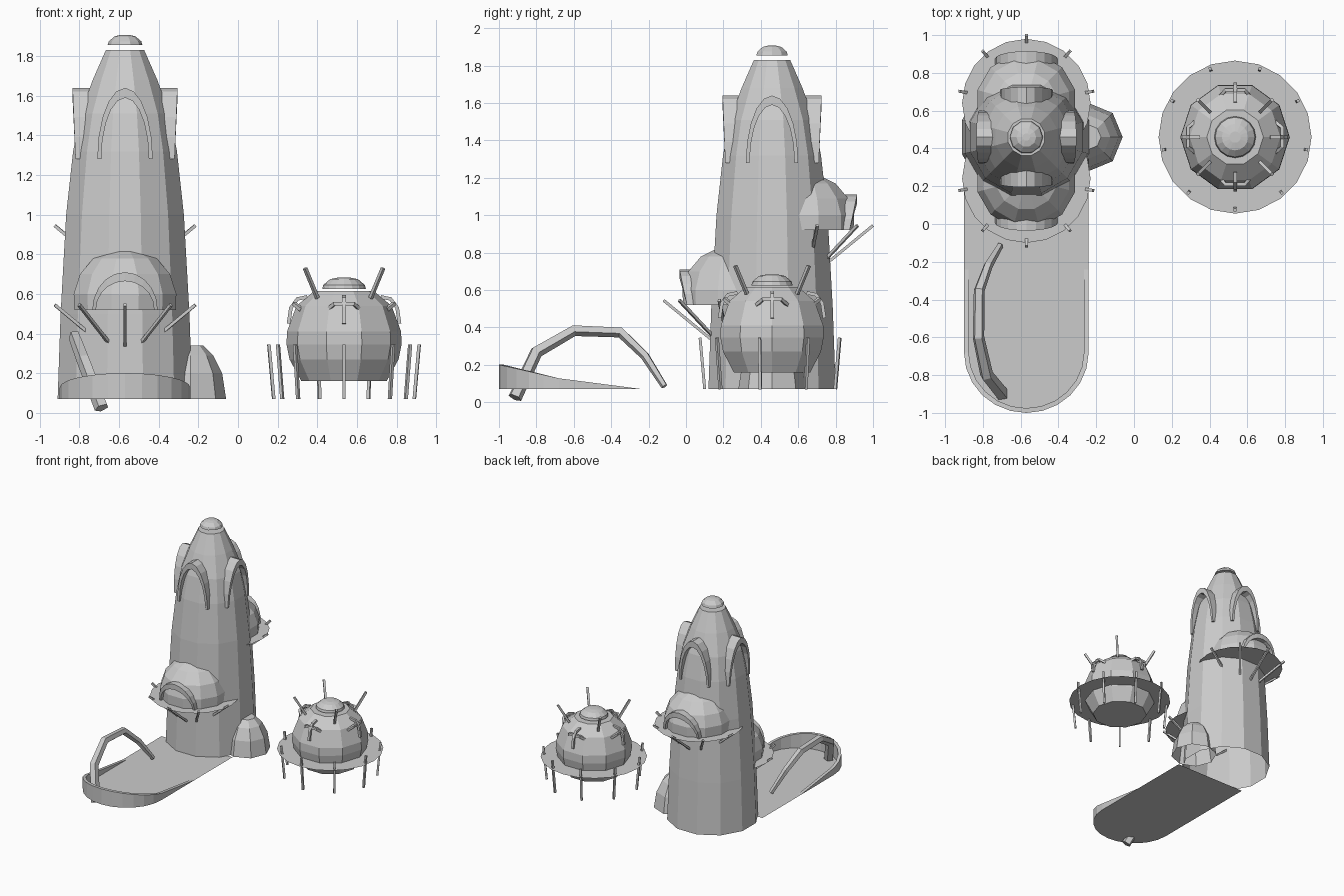
import bpy, bmesh, math
from math import sin, cos, pi, radians
from mathutils import Vector

if "Cube" in bpy.data.objects:
    bpy.data.objects.remove(bpy.data.objects["Cube"])

TX, CY = -0.57, 0.46      # tower axis
PX = 0.535                # pod axis


def finish(name, bm):
    bmesh.ops.recalc_face_normals(bm, faces=bm.faces)
    me = bpy.data.meshes.new(name)
    bm.to_mesh(me)
    bm.free()
    ob = bpy.data.objects.new(name, me)
    bpy.context.collection.objects.link(ob)
    return ob


def skin(bm, rings, closed=True):
    """Bridge consecutive rings of vertices with quads."""
    for a, b in zip(rings, rings[1:]):
        n = len(a)
        for i in range(n if closed else n - 1):
            j = (i + 1) % n
            bm.faces.new((a[i], a[j], b[j], b[i]))


def lathe(name, cx, cy, profile, n, phase=0.0, bottom=True, top=True):
    bm = bmesh.new()
    rings = [[bm.verts.new((cx + r * cos(2 * pi * i / n + phase),
                            cy + r * sin(2 * pi * i / n + phase), z))
              for i in range(n)] for r, z in profile]
    skin(bm, rings)
    if bottom:
        bm.faces.new(rings[0])
    if top:
        bm.faces.new(rings[-1])
    return finish(name, bm)


def disc(name, cx, cy, r, z, n=20):
    bm = bmesh.new()
    bm.faces.new([bm.verts.new((cx + r * cos(2 * pi * i / n), cy + r * sin(2 * pi * i / n), z))
                  for i in range(n)])
    return finish(name, bm)


def tube(bm, pts, radii, side, n=4):
    """Sweep an n-sided section along a path; side = fixed section axis."""
    pts = [Vector(p) for p in pts]
    rings = []
    for k, p in enumerate(pts):
        t = (pts[min(k + 1, len(pts) - 1)] - pts[max(k - 1, 0)]).normalized()
        u = (side - t * side.dot(t)).normalized()
        v = t.cross(u)
        rings.append([bm.verts.new(p + radii[k] * (u * cos(2 * pi * (i + .5) / n) + v * sin(2 * pi * (i + .5) / n)))
                      for i in range(n)])
    skin(bm, rings)
    bm.faces.new(rings[0])
    bm.faces.new(rings[-1])


def polar(cx, cy, ang, d, t, z):
    """Point at distance d along direction ang, t sideways."""
    return Vector((cx + d * cos(ang) - t * sin(ang), cy + d * sin(ang) + t * cos(ang), z))


def rods(name, cx, cy, angles, r0, z0, r1, z1, rad):
    bm = bmesh.new()
    for a in angles:
        tube(bm, [polar(cx, cy, a, r0, 0, z0), polar(cx, cy, a, r1, 0, z1)],
             [rad, rad], polar(0, 0, a, 0, 1, 0))
    return finish(name, bm)


def visor(name, ang, w, z0, z1, front, back, thick, n=10):
    """Arched hood; front/back = (foot, top) distance from the tower axis."""
    bm = bmesh.new()
    rings = []
    for k in range(n + 1):
        c, s = cos(pi * k / n), sin(pi * k / n)
        df = front[0] + (front[1] - front[0]) * s
        db = back[0] + (back[1] - back[0]) * s
        o = (w * c, z0 + (z1 - z0) * s)
        q = ((w - thick * .4) * c, z0 + (z1 - z0 - thick) * s)
        rings.append([bm.verts.new(polar(TX, CY, ang, d, t, z))
                      for d, (t, z) in ((df, o), (df, q), (db, q), (db, o))])
    skin(bm, rings)
    bm.faces.new(rings[0])
    bm.faces.new(rings[-1])
    return finish(name, bm)


# Tower body and its floating cap (12 sides, flat faces to the axes)
k = 1 / cos(pi / 12)
body = [(.34, .07), (.325, .5), (.297, 1.0), (.262, 1.32), (.225, 1.51), (.163, 1.68), (.097, 1.83)]
lathe("tower_body", TX, CY, [(r * k, z) for r, z in body], 12, pi / 12, bottom=False)
lathe("tower_cap", TX, CY, [(.088, 1.855), (.082, 1.875), (.052, 1.9), (.02, 1.907)], 10)

# Four arched hoods near the tower top
for i, nm in enumerate(("right", "back", "left", "front")):
    visor("tower_hood_" + nm, i * pi / 2, .14, 1.28, 1.64, (.25, .265), (.2, .15), .05)

# Front and back balconies: dome, plate, hood and struts
for nm, sgn, off, z in (("front", -1, .22, .52), ("back", 1, .18, .92)):
    cy, a0 = CY + sgn * off, sgn * pi / 2
    h = 0 if sgn < 0 else -.01
    lathe("balcony_dome_" + nm, TX, cy,
          [(.265, z), (.268, z + .08), (.235, z + .18 + h), (.165, z + .26 + h), (.08, z + .3 + h)],
          12, pi / 12, bottom=False)
    disc("balcony_plate_" + nm, TX, cy, .34, z)
    visor("balcony_hood_" + nm, a0, .165, z, z + .19, (off + .235, off + .275),
          (off + .17, off + .17), .045)
    rods("balcony_struts_" + nm, TX, cy, [a0 + radians(40 * j) for j in range(-2, 3)],
         .36, z + .025, .11, z - .18, .011)

# Small side porch dome at the tower foot
lathe("side_porch", -.24, CY, [(.18, .07), (.16, .2), (.115, .29), (.065, .34)], 8, bottom=False)

# Landing floor with rounded front end
def outline(inset):
    pts = [(TX - .33 + inset, -.24)]
    for j in range(13):
        a = pi + pi * j / 12
        pts.append((TX + (.33 - inset) * cos(a), -.68 + (.32 - inset) * sin(a)))
    return pts + [(TX + .33 - inset, -.24)]

bm = bmesh.new()
floor = [(TX - .33, .27)] + outline(0) + [(TX + .33, .27)]
bm.faces.new([bm.verts.new((x, y, .07)) for x, y in floor])
finish("landing_floor", bm)

# Rim wall that rises towards the front end
def rim_z(y):
    t = -.24 - y
    return .07 + (.13 * t if t < .44 else .057 + (t - .44) * .228)

bm = bmesh.new()
rings = []
for (xo, yo), (xi, yi) in zip(outline(0), outline(.025)):
    zt = rim_z(yo) + .001
    rings.append([bm.verts.new(p) for p in ((xo, yo, .07), (xo, yo, zt), (xi, yi, zt), (xi, yi, .07))])
skin(bm, rings)
finish("landing_rim", bm)

# Leaning bent arch over the floor
path = [(-.915, .025), (-.80, .27), (-.60, .385), (-.35, .375), (-.22, .25), (-.115, .085)]
bm = bmesh.new()
tube(bm, [(-.685 - .38 * (z - .02), y, z) for y, z in path],
     [.038, .036, .032, .03, .025, .018], Vector((1, 0, .38)), 5)
finish("leaning_arch", bm)

# Round pod with plate and cap
lathe("pod_body", PX, CY, [(.215, .16), (.275, .27), (.29, .345), (.288, .41), (.24, .54), (.15, .615)], 10)
lathe("pod_cap", PX, CY, [(.11, .625), (.105, .645), (.07, .675), (.03, .683)], 16)
disc("pod_plate", PX, CY, .405, .28)

# Nine pod legs and four antennas
rods("pod_legs", PX, CY, [radians(-90 + 40 * j) for j in range(9)], .385, .345, .36, .07, .011)
rods("pod_antennas", PX, CY, [radians(45 + 90 * j) for j in range(4)], .19, .58, .278, .73, .012)

# Cross-shaped grab handles on the pod's four sides
bm = bmesh.new()
for i in range(4):
    a = i * pi / 2
    tube(bm, [polar(PX, CY, a, d, t, z) for d, t, z in
              ((.215, -.08, .52), (.25, -.05, .55), (.25, .05, .55), (.215, .08, .52))],
         [.013] * 4, Vector((0, 0, 1)))
    tube(bm, [polar(PX, CY, a, d, 0, z) for d, z in ((.185, .585), (.235, .575), (.268, .53), (.28, .45))],
         [.013] * 4, polar(0, 0, a, 0, 1, 0))
finish("pod_handles", bm)
